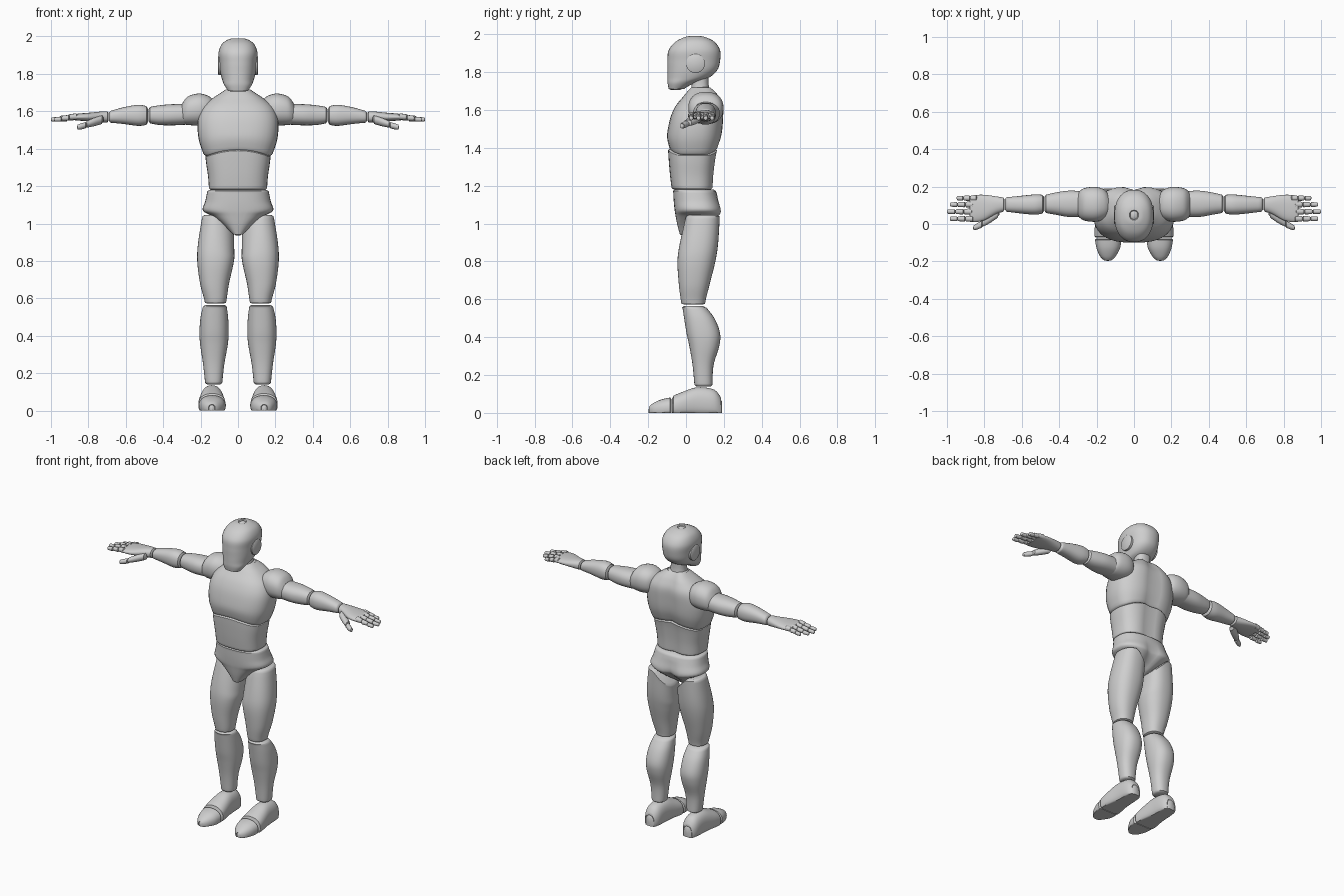
import bpy
import bmesh
from math import cos, sin, pi, radians, exp, copysign

cube = bpy.data.objects.get("Cube")
if cube:
    bpy.data.objects.remove(cube, do_unlink=True)

grey = bpy.data.materials.new("body_grey")
grey.use_nodes = True
colour = (.62, .62, .62, 1)
grey.diffuse_color = colour
grey.node_tree.nodes["Principled BSDF"].inputs["Base Color"].default_value = colour

SEGMENTS = 36
STEPS = 5


def smooth_rings(rings):
    """Catmull-Rom interpolation through a list of cross-sections."""
    padded = [rings[0]] + list(rings) + [rings[-1]]
    result = []
    for p, q, r, s in zip(padded, padded[1:], padded[2:], padded[3:]):
        for step in range(STEPS):
            t = step / STEPS
            result.append([
                b + t / 2 * (c - a + t * (2 * a - 5 * b + 4 * c - d + t * (3 * (b - c) + d - a)))
                for a, b, c, d in zip(p, q, r, s)])
    result.append(list(rings[-1]))
    return result


def shrink(ring, amount):
    """Pull a cross-section in on all sides, for a rounded rim."""
    t, a, b, c, d = ring
    k = min(amount, (b - a) / 3, (d - c) / 3)
    return [t, a + k, b - k, c + k, d - k]


def loft(name, rings, axis="z", power=2.3, rim=.01, warp=None, side=1):
    """Skin of rounded sections (position, low a, high a, low b, high b) along an axis."""
    path = smooth_rings(rings)
    step = copysign(rim, path[-1][0] - path[0][0])
    first, last = shrink(path[0], rim), shrink(path[-1], rim)
    path[0][0] += step * .7
    path[-1][0] -= step * .7
    path = [first] + path + [last]

    def place(t, a, b):
        point = {"z": (a, b, t), "x": (t, a, b), "y": (a, t, b)}[axis]
        x, y, z = warp(*point) if warp else point
        return (side * x, y, z)

    bm = bmesh.new()
    loops = []
    for t, a0, a1, b0, b1 in path:
        loop = []
        for i in range(SEGMENTS):
            angle = 2 * pi * i / SEGMENTS
            u = copysign(abs(cos(angle)) ** (2 / power), cos(angle))
            v = copysign(abs(sin(angle)) ** (2 / power), sin(angle))
            a = (a0 + a1 + u * (a1 - a0)) / 2
            b = (b0 + b1 + v * (b1 - b0)) / 2
            loop.append(bm.verts.new(place(t, a, b)))
        loops.append(loop)
    for low, high in zip(loops, loops[1:]):
        for i in range(SEGMENTS):
            j = (i + 1) % SEGMENTS
            bm.faces.new((low[i], low[j], high[j], high[i]))
    # Close both ends with a fan
    for loop, (t, a0, a1, b0, b1) in ((loops[0], first), (loops[-1], last)):
        centre = bm.verts.new(place(t, (a0 + a1) / 2, (b0 + b1) / 2))
        for i in range(SEGMENTS):
            bm.faces.new((loop[i], loop[(i + 1) % SEGMENTS], centre))
    bmesh.ops.recalc_face_normals(bm, faces=bm.faces)
    mesh = bpy.data.meshes.new(name)
    bm.to_mesh(mesh)
    bm.free()
    mesh.materials.append(grey)
    for face in mesh.polygons:
        face.use_smooth = True
    mesh.set_sharp_from_angle(angle=radians(50))
    obj = bpy.data.objects.new(name, mesh)
    bpy.context.collection.objects.link(obj)
    return obj


def centred(rings):
    """Sections given by half width instead of two side limits."""
    return [(z, -w, w, front, back) for z, w, front, back in rings]


def clamp(value):
    return max(0, min(1, value))


def arch(x):
    return .03 * max(0, 1 - (x / .16) ** 2)


def spine(x, y, depth):
    return y - depth * exp(-(x / .04) ** 2) * clamp((y - .05) / .08)


# Surface shaping of the torso, thigh and foot
def shape_chest(x, y, z):
    return x, spine(x, y, .02), z + arch(x) * clamp((1.5 - z) / .14)


def shape_waist(x, y, z):
    return x, spine(x, y, .015), z + arch(x) * clamp((z - 1.2) / .15)


def shape_hips(x, y, z):
    return x, spine(x, y, .03 * clamp((1.15 - z) / .1)), z


def shape_thigh(x, y, z):
    return x, y, z - max(0, .12 - x) * clamp((z - .8) / .24)


def flat_sole(x, y, z):
    return x, y, max(0, z)


# Head, neck and torso
loft("head", centred([
    (1.705, .05, -.09, -.02), (1.74, .073, -.097, .04), (1.77, .085, -.098, .12),
    (1.81, .095, -.098, .165), (1.86, .1, -.098, .18), (1.915, .104, -.092, .18),
    (1.96, .086, -.055, .15), (1.985, .05, -.005, .1), (1.99, .02, .025, .07)]))
loft("neck", centred([(1.68, .06, .02, .13), (1.73, .05, .03, .12), (1.79, .05, .03, .12)]))
loft("chest", centred([
    (1.36, .18, -.085, .165), (1.45, .21, -.1, .19), (1.55, .215, -.085, .2),
    (1.62, .19, -.055, .2), (1.67, .135, -.015, .18), (1.7, .09, .01, .16),
    (1.72, .06, .03, .14)]), power=2.6, warp=shape_chest)
loft("waist", centred([
    (1.18, .155, -.075, .145), (1.25, .16, -.085, .15), (1.32, .17, -.092, .16),
    (1.365, .175, -.095, .17)]), power=2.7, warp=shape_waist)
loft("hips", centred([
    (1.18, .163, -.068, .155), (1.12, .175, -.065, .175), (1.07, .188, -.06, .19),
    (1.04, .14, -.055, .18), (.99, .075, -.045, .12), (.935, .02, -.03, .03)]),
    power=2.5, warp=shape_hips)

FINGERS = {"index": (.86, .985, .028), "middle": (.865, 1, .066),
           "ring": (.86, .985, .104), "little": (.84, .948, .138)}

for label, side in (("left", 1), ("right", -1)):
    def part(name, rings, **options):
        loft(label + "_" + name, rings, side=side, **options)

    # Ear disc
    part("ear_disc", [(.07, 0, .1, 1.795, 1.895), (.108, 0, .1, 1.795, 1.895)],
         axis="x", power=2, rim=.006)

    # Arm
    part("shoulder", [
        (.13, .05, .15, 1.56, 1.66), (.16, .025, .185, 1.535, 1.683),
        (.21, .012, .198, 1.525, 1.695), (.27, .02, .19, 1.527, 1.678),
        (.302, .045, .165, 1.535, 1.635)], axis="x")
    part("upper_arm", [
        (.25, .04, .175, 1.53, 1.64), (.35, .038, .178, 1.525, 1.638),
        (.42, .05, .168, 1.527, 1.632), (.478, .06, .155, 1.537, 1.622)], axis="x")
    part("forearm", [
        (.482, .058, .155, 1.53, 1.625), (.53, .05, .158, 1.522, 1.635),
        (.61, .057, .15, 1.532, 1.622), (.69, .067, .142, 1.54, 1.6)], axis="x")

    # Hand
    part("palm", [
        (.692, .068, .14, 1.54, 1.6), (.74, .052, .148, 1.542, 1.598),
        (.8, .02, .156, 1.547, 1.592), (.85, .01, .155, 1.55, 1.588),
        (.88, .015, .148, 1.553, 1.584)], axis="x")
    for finger, (start, end, y) in FINGERS.items():
        length = (end - start) / 3
        for joint in range(3):
            x = start + joint * length
            r = .017 - joint * .002
            z = 1.572 - joint * .007
            part(f"{finger}_finger_{joint + 1}", [
                (x, y - r, y + r, z - r, z + r),
                (x + length, y - r * .85, y + r * .85, z - r, z + r * .7)],
                axis="x", power=2, rim=.006)
    part("thumb_base", [
        (.72, .04, .09, 1.535, 1.58), (.77, .005, .06, 1.52, 1.565),
        (.815, -.017, .025, 1.512, 1.545)], axis="x", power=2)
    part("thumb_tip", [
        (.81, -.018, .02, 1.51, 1.543), (.84, -.03, .003, 1.503, 1.535),
        (.86, -.033, -.01, 1.503, 1.527)], axis="x", power=2, rim=.006)

    # Leg
    part("thigh", [
        (1.045, .022, .19, 0, .178), (.9, .02, .213, -.032, .17),
        (.8, .022, .218, -.045, .155), (.68, .048, .203, -.038, .125),
        (.6, .06, .182, -.028, .105), (.572, .065, .176, -.022, .1)], warp=shape_thigh)
    part("shin", [
        (.565, .062, .185, -.02, .1), (.5, .053, .2, -.01, .15),
        (.42, .05, .206, .003, .18), (.35, .055, .202, .018, .175),
        (.25, .073, .187, .035, .145), (.14, .085, .175, .045, .14)])

    # Foot
    part("foot", [
        (.19, .11, .17, -.03, .07), (.15, .088, .192, -.03, .122),
        (.06, .08, .2, -.03, .135), (-.02, .07, .21, -.03, .11),
        (-.073, .065, .212, -.03, .088)], axis="y", warp=flat_sole)
    part("toes", [
        (-.077, .066, .21, -.03, .082), (-.13, .075, .2, -.03, .071),
        (-.175, .1, .18, -.02, .05), (-.198, .125, .155, -.01, .03)],
        axis="y", warp=flat_sole)
